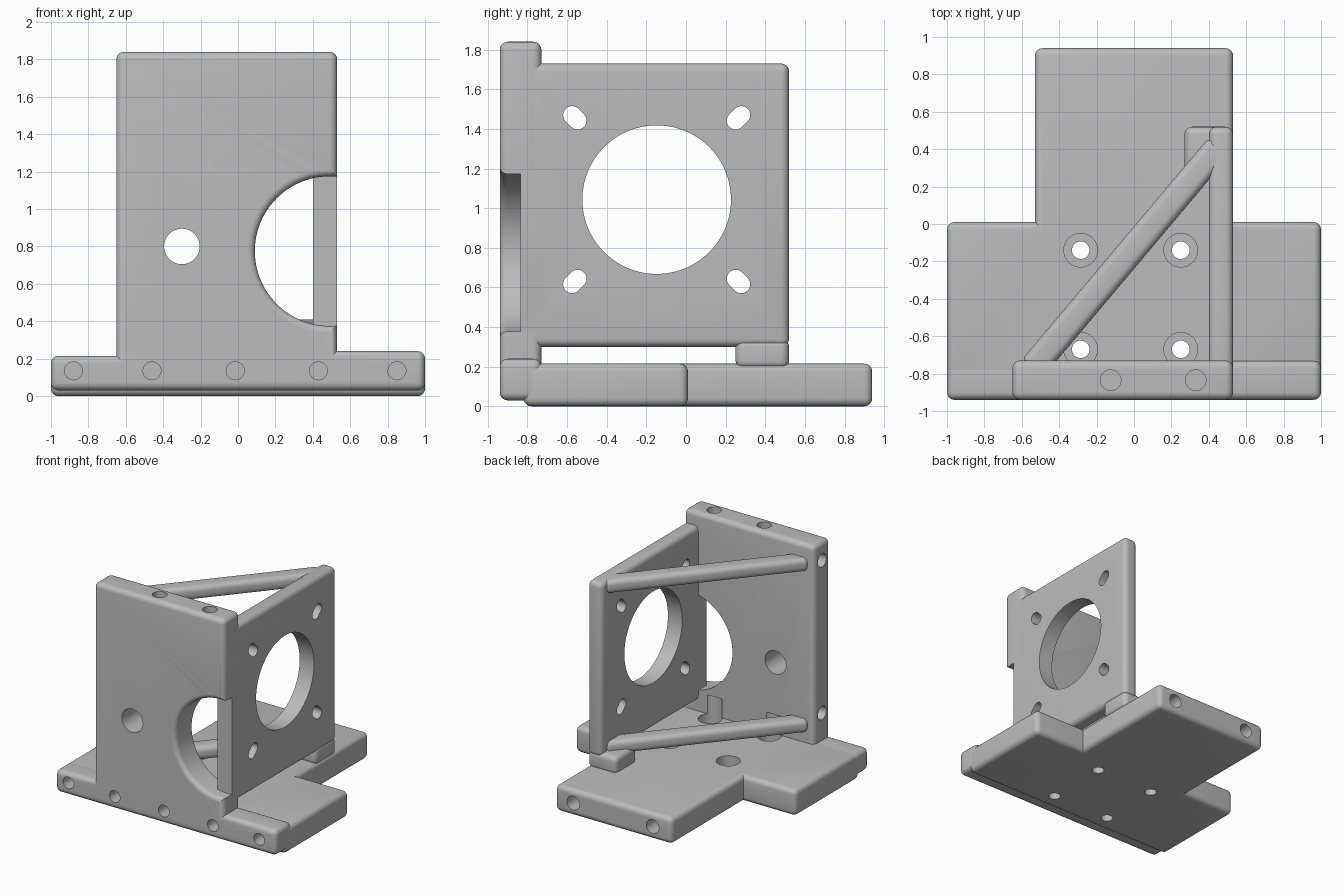
import bpy, bmesh
from math import cos, sin, pi
from mathutils import Vector

old = bpy.data.objects.get("Cube")
if old:
    bpy.data.objects.remove(old, do_unlink=True)

grey = bpy.data.materials.new("plain grey")
grey.use_nodes = True
colour = (0.5, 0.5, 0.5, 1)
grey.diffuse_color = colour
grey.node_tree.nodes["Principled BSDF"].inputs["Base Color"].default_value = colour

ROUND = 0.04
X, Y, Z = Vector((1, 0, 0)), Vector((0, 1, 0)), Vector((0, 0, 1))


def finish(name, bm):
    bmesh.ops.recalc_face_normals(bm, faces=bm.faces)
    mesh = bpy.data.meshes.new(name)
    bm.to_mesh(mesh)
    bm.free()
    obj = bpy.data.objects.new(name, mesh)
    bpy.context.collection.objects.link(obj)
    mesh.materials.append(grey)
    return obj


def add_prism(bm, outline, u, v, start, depth):
    """Extrude a 2D outline, drawn along axes u and v, by the depth vector."""
    verts = [bm.verts.new(u * a + v * b + start) for a, b in outline]
    face = bm.faces.new(verts)
    out = bmesh.ops.extrude_face_region(bm, geom=[face])
    bmesh.ops.translate(bm, vec=depth, verts=[
        e for e in out["geom"] if isinstance(e, bmesh.types.BMVert)])


def rounded(name, outline, u, v, start, depth, keep_sharp=None):
    """Prism with its outer edges rounded and inner corners left crisp."""
    bm = bmesh.new()
    add_prism(bm, outline, u, v, start, depth)
    bmesh.ops.recalc_face_normals(bm, faces=bm.faces)
    edges = [e for e in bm.edges if e.is_convex
             and not (keep_sharp and all(keep_sharp(w.co) for w in e.verts))]
    bmesh.ops.bevel(bm, geom=edges, offset=ROUND, segments=5, profile=0.5,
                    affect="EDGES", clamp_overlap=True)
    return finish(name, bm)


def rect(a0, a1, b0, b1):
    return [(a0, b0), (a1, b0), (a1, b1), (a0, b1)]


def add_lathe(bm, profile, origin, axis, sides=32):
    """Turn (radius, distance) pairs about an axis to make a cutter."""
    turn = axis.to_track_quat("Z", "Y")
    rings = [[bm.verts.new(Vector(origin) + turn @ Vector(
        (r * cos(2 * pi * i / sides), r * sin(2 * pi * i / sides), t)))
        for i in range(sides)] for r, t in profile]
    for low, high in zip(rings, rings[1:]):
        for i in range(sides):
            j = (i + 1) % sides
            bm.faces.new((low[i], low[j], high[j], high[i]))
    bm.faces.new(rings[0][::-1])
    bm.faces.new(rings[-1])


def cut(obj, cutter):
    mod = obj.modifiers.new("cut", "BOOLEAN")
    mod.operation, mod.solver, mod.object = "DIFFERENCE", "EXACT", cutter
    bpy.context.view_layer.objects.active = obj
    bpy.ops.object.modifier_apply(modifier=mod.name)


# Base: wide front slab with a narrower tongue at the back
base = rounded("base_plate", [(-1, -0.82), (1, -0.82), (1, 0.01), (0.53, 0.01),
                              (0.53, 0.94), (-0.53, 0.94), (-0.53, 0.01), (-1, 0.01)],
               X, Y, Z * 0, Z * 0.215)

# Front wall with its foot flanges
wall = rounded("front_wall", [(-1, 0.03), (1, 0.03), (1, 0.24), (0.53, 0.24),
                              (0.53, 1.84), (-0.65, 1.84), (-0.65, 0.215), (-1, 0.215)],
               X, Z, Y * -0.94, Y * 0.21)

# Side plate let into the wall, and its foot
side = rounded("side_plate", rect(-0.835, 0.52, 0.3, 1.73), Y, Z, X * 0.4, X * 0.13,
               keep_sharp=lambda p: p.y < -0.8)
foot = rounded("side_plate_foot", rect(0.27, 0.53, 0.25, 0.52), X, Y, Z * 0.19, Z * 0.15)

# Diagonal braces from wall to side plate
a, b = Vector((-0.55, -0.78, 0)), Vector((0.46, 0.42, 0))
along = (b - a).normalized()
across = Z.cross(along)
braces = [rounded(name, rect(-0.073, 0.073, z, z + 0.11), across, Z, a, b - a)
          for name, z in (("lower_brace", 0.3), ("upper_brace", 1.62))]

# Round opening in the wall with a flared front rim
bm = bmesh.new()
rim = 0.035
flare = [(0.4 + rim * (1 - sin(t)), -0.94 + rim * (1 - cos(t)))
         for t in (i * pi / 12 for i in range(7))]
add_lathe(bm, [(0.4 + rim, -1)] + flare + [(0.4, -0.6)], (0.49, 0, 0.775), Y, 96)
# Small through hole in the wall
add_lathe(bm, [(0.095, -1), (0.095, -0.6)], (-0.3, 0, 0.8), Y, 48)
# Blind holes in the wall's top and right edge
for x in (-0.125, 0.33):
    add_lathe(bm, [(0.055, 1.6), (0.055, 1.9)], (x, -0.835, 0), Z)
for z in (0.44, 1.69):
    add_lathe(bm, [(0.055, -0.7), (0.055, -0.4)], (0, -0.835, z), X)
wall_cutter = finish("wall_cutter", bm)

# Front screw holes, counterbored floor holes and rear blind holes
bm = bmesh.new()
for x in (-0.88, -0.46, -0.015, 0.43, 0.85):
    add_lathe(bm, [(0.048, -1), (0.048, -0.78)], (x, 0, 0.135), Y)
for x in (-0.285, 0.25):
    for y in (-0.67, -0.14):
        add_lathe(bm, [(0.047, -0.1), (0.047, 0.1), (0.09, 0.1), (0.09, 0.37)], (x, y, 0), Z)
for x in (-0.355, 0.365):
    add_lathe(bm, [(0.057, 0.7), (0.057, 1)], (x, 0, 0.107), Y)
screw_cutter = finish("screw_cutter", bm)

# Large bore and four diagonal slots in the side plate
bm = bmesh.new()
bore = Vector((-0.148, 1.043))
add_lathe(bm, [(0.375, 0.2), (0.375, 0.7)], (0, *bore), X, 96)
for sy in (-1, 1):
    for sz in (-1, 1):
        slot = []
        for i in range(32):
            t = 2 * pi * (i + 0.5) / 32
            d = Vector((cos(t), sin(t)))
            shift = 0.014 if d.x * sy + d.y * sz > 0 else -0.014
            slot.append(bore + Vector((sy, sz)) * (0.413 + shift) + d * 0.045)
        add_prism(bm, slot, Y, Z, X * 0.2, X * 0.5)
side_cutter = finish("side_cutter", bm)

cut(wall, wall_cutter)
cut(wall, screw_cutter)
cut(base, screw_cutter)
cut(side, side_cutter)
for helper in (wall_cutter, screw_cutter, side_cutter):
    bpy.data.objects.remove(helper, do_unlink=True)

# Smooth the rounded edges and bores, keep corners crisp
bpy.ops.object.select_all(action="DESELECT")
for obj in [base, wall, side, foot] + braces:
    obj.select_set(True)
bpy.context.view_layer.objects.active = base
bpy.ops.object.shade_smooth_by_angle(angle=pi / 6)
